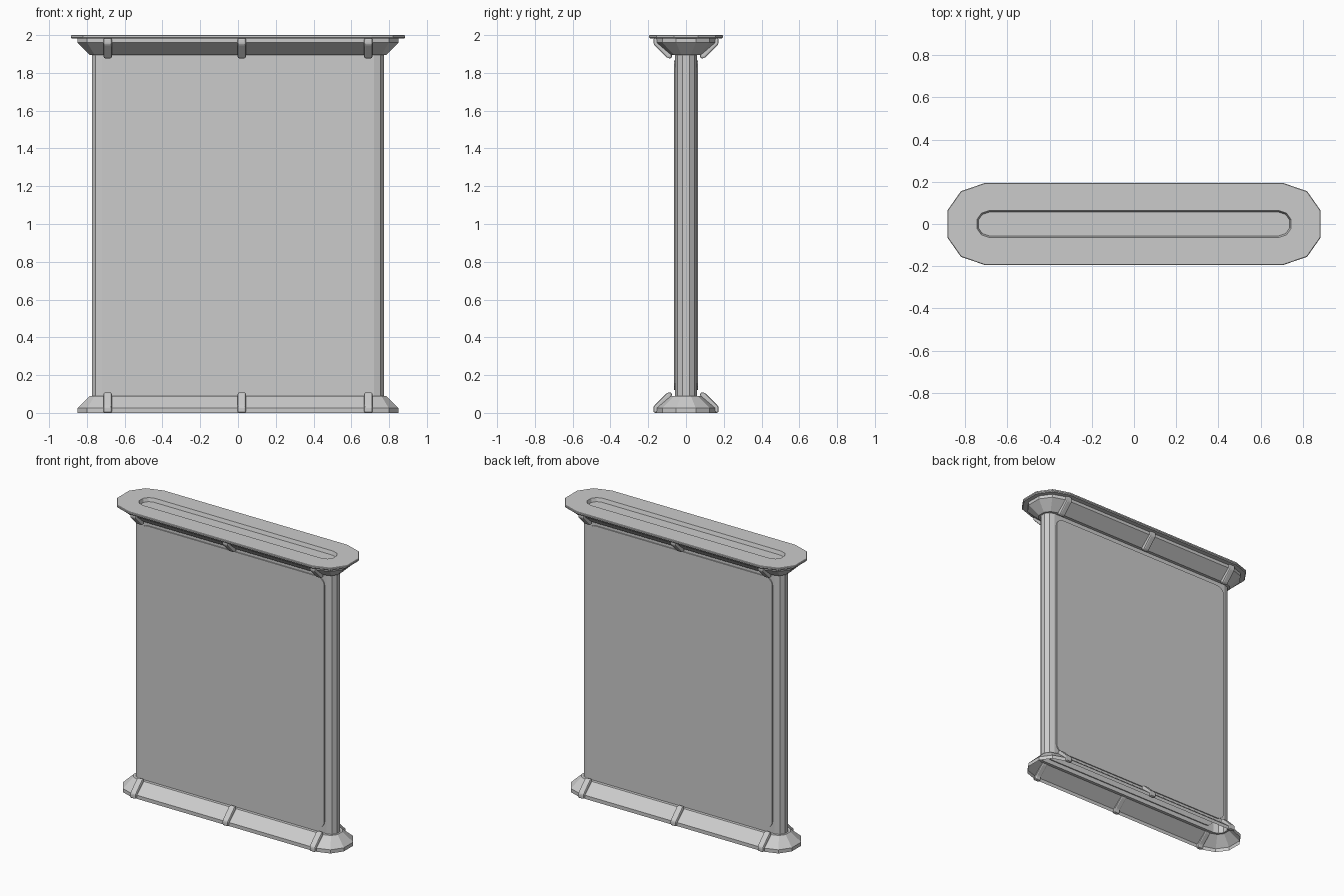
import bpy
import bmesh
import math

cube = bpy.data.objects.get("Cube")
if cube:
    bpy.data.objects.remove(cube, do_unlink=True)

grey = bpy.data.materials.new("plain_grey")
grey.use_nodes = True
GREY = (0.6, 0.6, 0.6, 1)
grey.diffuse_color = GREY
grey.node_tree.nodes["Principled BSDF"].inputs["Base Color"].default_value = GREY


def finish(name, bm, bevel=0):
    bmesh.ops.recalc_face_normals(bm, faces=bm.faces)
    mesh = bpy.data.meshes.new(name)
    bm.to_mesh(mesh)
    bm.free()
    mesh.materials.append(grey)
    obj = bpy.data.objects.new(name, mesh)
    bpy.context.collection.objects.link(obj)
    if bevel:
        mod = obj.modifiers.new("rounded_edges", "BEVEL")
        mod.width = bevel
        mod.segments = 2
    return obj


def outline(hx, hy):
    """Long twelve-sided outline with faceted ends."""
    a, b, c = hx - 0.92 * hy, hx - 0.33 * hy, hx
    q = [(c, 0.33 * hy), (b, 0.8 * hy), (a, hy)]
    half = q + [(-x, y) for x, y in reversed(q)]
    return half + [(-x, -y) for x, y in half]


def loft(name, rings, cap_end=False):
    """Join stacked outlines given as (half length, half depth, height)."""
    bm = bmesh.new()
    loops = [[bm.verts.new((x, y, z)) for x, y in outline(hx, hy)]
             for hx, hy, z in rings]
    for lo, hi in zip(loops, loops[1:]):
        n = len(lo)
        for i in range(n):
            j = (i + 1) % n
            bm.faces.new((lo[i], lo[j], hi[j], hi[i]))
    if cap_end:
        bm.faces.new(loops[-1])
    return finish(name, bm)


def prism(name, profile, place, bevel=0):
    """Extrude a flat profile between the two ends made by place."""
    bm = bmesh.new()
    ends = [[bm.verts.new(place(u, v, t)) for u, v in profile] for t in (0, 1)]
    bm.faces.new(ends[0])
    bm.faces.new(ends[1])
    n = len(profile)
    for i in range(n):
        j = (i + 1) % n
        bm.faces.new((ends[0][i], ends[0][j], ends[1][j], ends[1][i]))
    return finish(name, bm, bevel)


# Upright body and the flared open skirts at foot and top
TOP = 1.985
skirt = [(0.85, 0.157, 0), (0.85, 0.157, 0.025),
         (0.785, 0.078, 0.09), (0.773, 0.057, 0.09)]
loft("body", [(0.773, 0.057, 0.09), (0.773, 0.057, TOP - 0.09)])
loft("base_skirt", skirt)
loft("top_skirt", [(hx, hy, TOP - z) for hx, hy, z in skirt])

# Counter slab with a shallow slot sunk into it
loft("counter_top", [(0.85, 0.157, 1.982), (0.88, 0.19, 1.982),
                     (0.885, 0.195, 1.988), (0.885, 0.195, 1.997),
                     (0.882, 0.192, 2.0), (0.745, 0.064, 2.0),
                     (0.738, 0.056, 1.975)], cap_end=True)

# Rounded panels on front and back
R, HX, Z0, Z1 = 0.055, 0.708, 0.12, 1.865
panel = []
for k, (cx, cz) in enumerate([(HX - R, Z1 - R), (R - HX, Z1 - R),
                              (R - HX, Z0 + R), (HX - R, Z0 + R)]):
    for s in range(6):
        ang = math.pi / 2 * (k + s / 5)
        panel.append((cx + R * math.cos(ang), cz + R * math.sin(ang)))

# Clips wrapped over the skirts
clip = [(0.172, 0.0), (0.172, 0.034), (0.098, 0.108),
        (0.075, 0.108), (0.075, 0.085), (0.145, 0.022), (0.145, 0.0)]

for side, turn in (("front", -1), ("back", 1)):
    prism(side + "_panel", panel,
          lambda u, v, t: (u, turn * (0.05 + 0.014 * t), v))
    for label, x in (("right", -0.69), ("middle", 0.02), ("left", 0.69)):
        cx = x if side == "front" or label != "middle" else -x
        for level, flip in (("base", False), ("top", True)):
            prism(f"{side}_{label}_{level}_clip", clip,
                  lambda u, v, t: (cx + 0.044 * (t - 0.5), turn * u,
                                   TOP - v if flip else v), 0.009)
